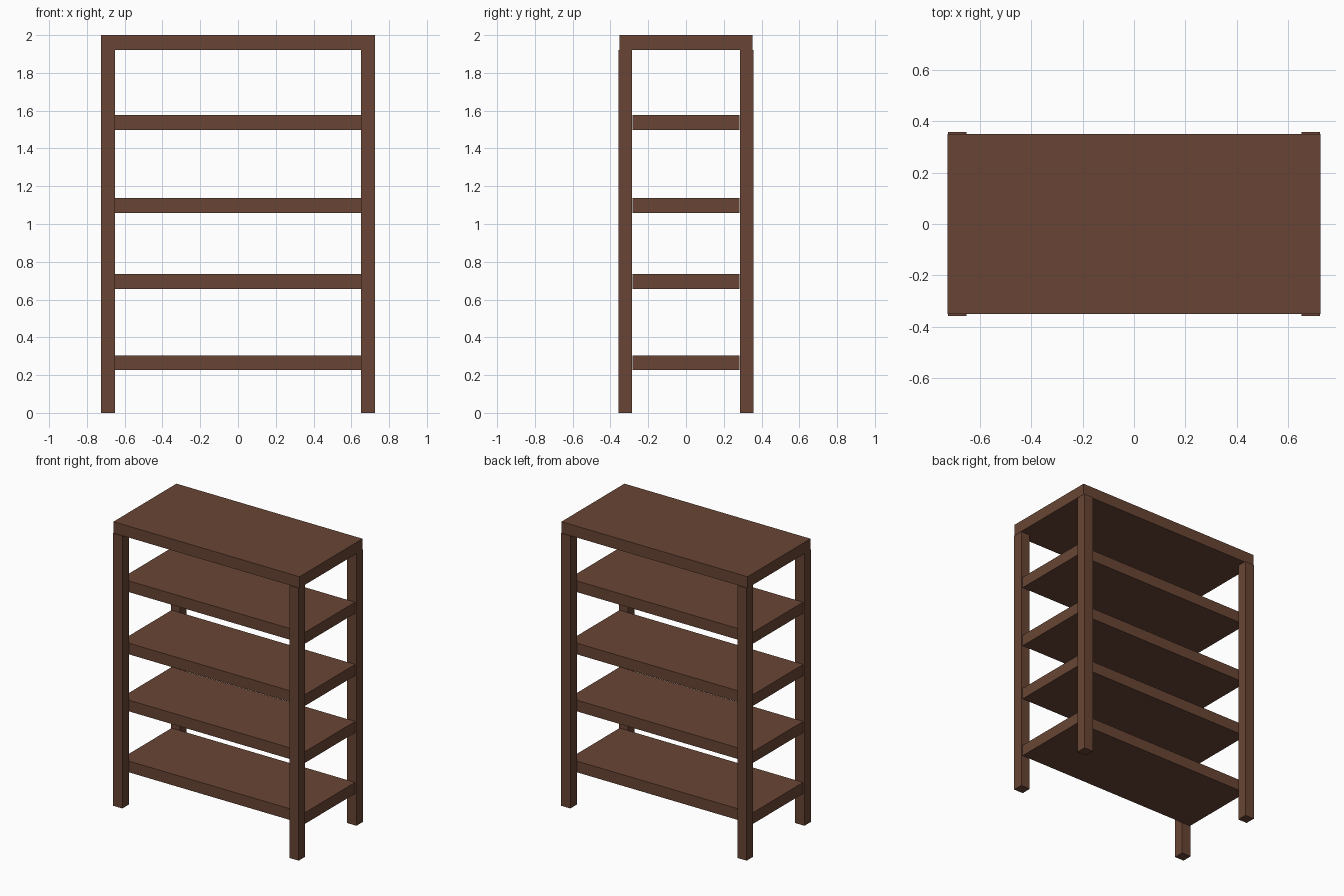
import bpy

if "Cube" in bpy.data.objects:
    bpy.data.objects.remove(bpy.data.objects["Cube"])

wood = bpy.data.materials.new("brown_wood")
wood.diffuse_color = (0.14, 0.06, 0.035, 1)
wood.use_nodes = True
wood.node_tree.nodes["Principled BSDF"].inputs["Base Color"].default_value = wood.diffuse_color


def box(name, x0, x1, y0, y1, z0, z1):
    bpy.ops.mesh.primitive_cube_add(
        size=1, location=((x0 + x1) / 2, (y0 + y1) / 2, (z0 + z1) / 2))
    ob = bpy.context.object
    ob.name = name
    ob.scale = (x1 - x0, y1 - y0, z1 - z0)
    bpy.ops.object.transform_apply(location=False, rotation=False, scale=True)
    ob.data.materials.append(wood)
    return ob


# Top board
box("top_board", -0.726, 0.726, -0.351, 0.351, 1.92, 2.0)

# Shelves, fitted between the front and back legs
for i, z in enumerate((0.226, 0.656, 1.058, 1.497)):
    box(f"shelf_{i + 1}", -0.716, 0.716, -0.283, 0.283, z, z + 0.079)

# Four corner legs
LEG_X, LEG_Y, LEG_W = 0.688, 0.322, 0.036
for sx, side in ((-1, "left"), (1, "right")):
    for sy, end in ((-1, "front"), (1, "back")):
        x, y = sx * LEG_X, sy * LEG_Y
        box(f"{end}_{side}_leg", x - LEG_W, x + LEG_W,
            y - LEG_W, y + LEG_W, 0, 1.921)
